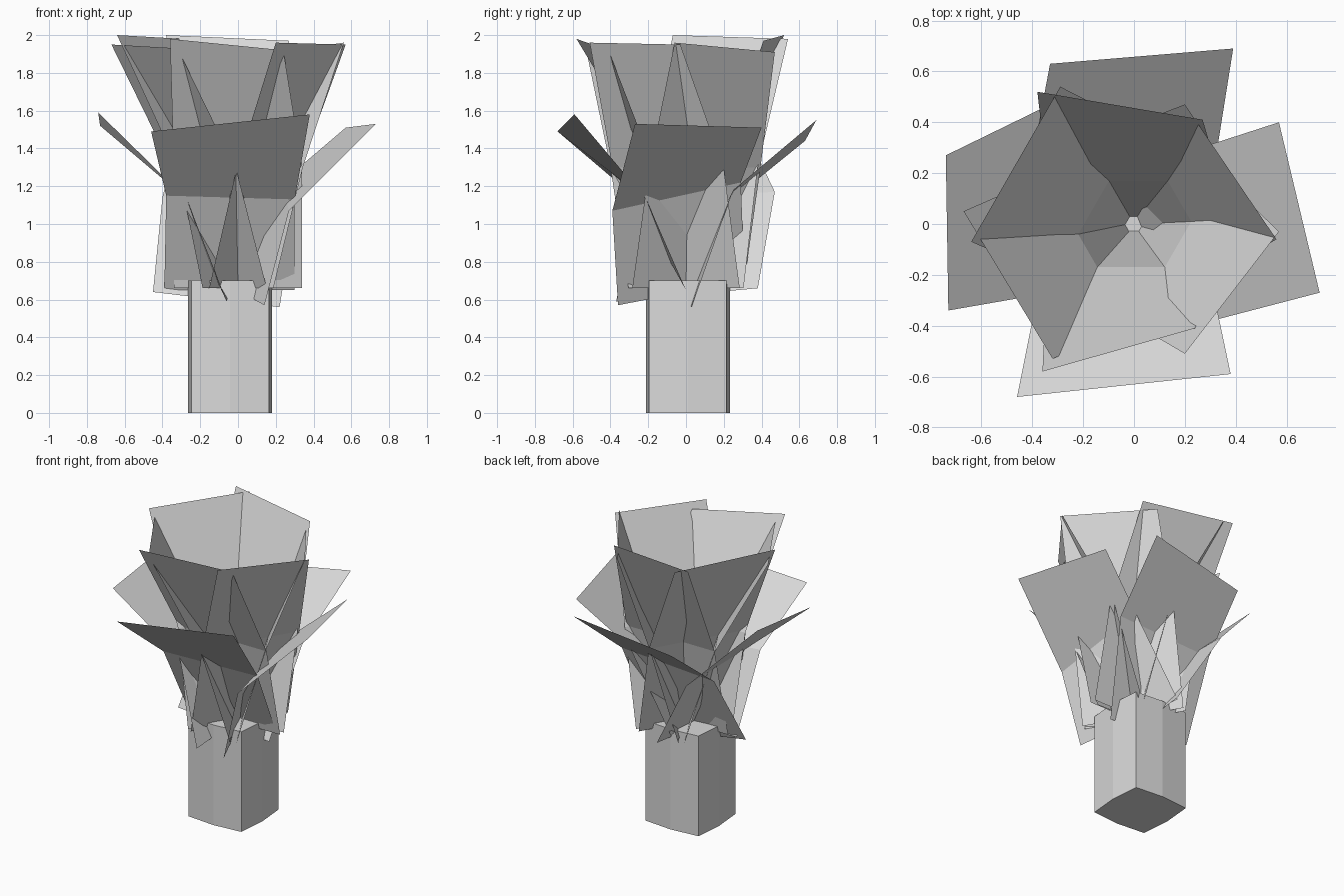
import bpy
import bmesh
from math import radians, cos, sin
from mathutils import Vector

cube = bpy.data.objects.get("Cube")
if cube:
    bpy.data.objects.remove(cube, do_unlink=True)

grey = bpy.data.materials.new("plain grey")
grey.use_nodes = True
colour = (0.7, 0.7, 0.7, 1)
grey.diffuse_color = colour
shader = next(n for n in grey.node_tree.nodes if n.type == "BSDF_PRINCIPLED")
shader.inputs["Base Color"].default_value = colour


def finish(name, bm):
    """Turn a bmesh into a flat shaded object."""
    mesh = bpy.data.meshes.new(name)
    bm.to_mesh(mesh)
    bm.free()
    mesh.materials.append(grey)
    obj = bpy.data.objects.new(name, mesh)
    bpy.context.collection.objects.link(obj)
    return obj


def make_leaf(name, *rows):
    """Folded sheet: each row is a pair of corners, from tip to base."""
    bm = bmesh.new()
    pairs = [[bm.verts.new(corner) for corner in row] for row in rows]
    for (a, b), (c, d) in zip(pairs, pairs[1:]):
        bm.faces.new((a, c, d, b))
    return finish(name, bm)


def make_upper_leaf(name, angle, fold_radius, left, right):
    """Tall leaf: a twisted tip above a fold and base that face the angle."""
    angle = radians(angle)
    outward = Vector((cos(angle), sin(angle), 0))
    along = Vector((-sin(angle), cos(angle), 0))

    def row(radius, height):
        middle = outward * radius + Vector((0, 0, height))
        return middle - along * 0.34, middle + along * 0.34

    make_leaf(name, (left, right), row(fold_radius, 1.3), row(0.02, 0.66))


# Square pot, each side gently creased outward along its middle
pot_half, bulge, pot_height = 0.205, 0.018, 0.7
bm = bmesh.new()
ring = []
for direction in (Vector((0, -1, 0)), Vector((1, 0, 0)),
                  Vector((0, 1, 0)), Vector((-1, 0, 0))):
    side = Vector((-direction.y, direction.x, 0))
    ring.append(bm.verts.new((direction - side) * pot_half))
    ring.append(bm.verts.new(direction * (pot_half + bulge)))
base = bm.faces.new(ring)
extruded = bmesh.ops.extrude_face_region(bm, geom=[base], use_keep_orig=True)
top = [v for v in extruded["geom"] if isinstance(v, bmesh.types.BMVert)]
bmesh.ops.translate(bm, verts=top, vec=(0, 0, pot_height))
bmesh.ops.recalc_face_normals(bm, faces=bm.faces)
pot = finish("pot", bm)
pot.location = (-0.042, 0.01, 0)

# Four short leaves that bend outward
make_leaf("lower_leaf_front",
          ((-0.46, -0.68, 1.49), (0.38, -0.59, 1.58)),
          ((-0.38, -0.28, 1.15), (0.3, -0.21, 1.13)),
          ((-0.39, 0, 0.65), (0.3, 0, 0.65)))
make_leaf("lower_leaf_left",
          ((0.73, -0.27, 1.53), (0.57, 0.4, 1.51)),
          ((0.27, -0.39, 1.07), (0.23, 0.29, 1.22)),
          ((0.14, -0.36, 0.57), (-0.1, 0.31, 0.7)))
make_leaf("lower_leaf_back",
          ((0.39, 0.69, 1.55), (-0.33, 0.63, 1.44)),
          ((0.32, 0.25, 1.18), (-0.4, 0.26, 1.14)),
          ((0.22, 0.03, 0.56), (-0.45, -0.02, 0.64)))
make_leaf("lower_leaf_right",
          ((-0.74, 0.27, 1.59), (-0.73, -0.34, 1.52)),
          ((-0.33, 0.47, 1.17), (-0.27, -0.26, 1.13)),
          ((-0.04, 0.38, 0.66), (-0.06, -0.37, 0.59)))

# Six tall leaves forming the flared crown
make_upper_leaf("upper_leaf_front", -90, 0.17,
                (-0.36, -0.58, 1.98), (0.24, -0.41, 1.92))
make_upper_leaf("upper_leaf_front_left", -30, 0.19,
                (0.2, -0.51, 1.96), (0.57, -0.03, 1.95))
make_upper_leaf("upper_leaf_back_left", 30, 0.2,
                (0.56, -0.06, 1.96), (0.2, 0.47, 1.91))
make_upper_leaf("upper_leaf_back", 90, 0.17,
                (0.27, 0.41, 1.97), (-0.38, 0.52, 2))
make_upper_leaf("upper_leaf_back_right", 150, 0.17,
                (-0.29, 0.54, 1.98), (-0.64, -0.07, 2))
make_upper_leaf("upper_leaf_front_right", 210, 0.21,
                (-0.67, 0.05, 1.95), (-0.32, -0.53, 1.93))
